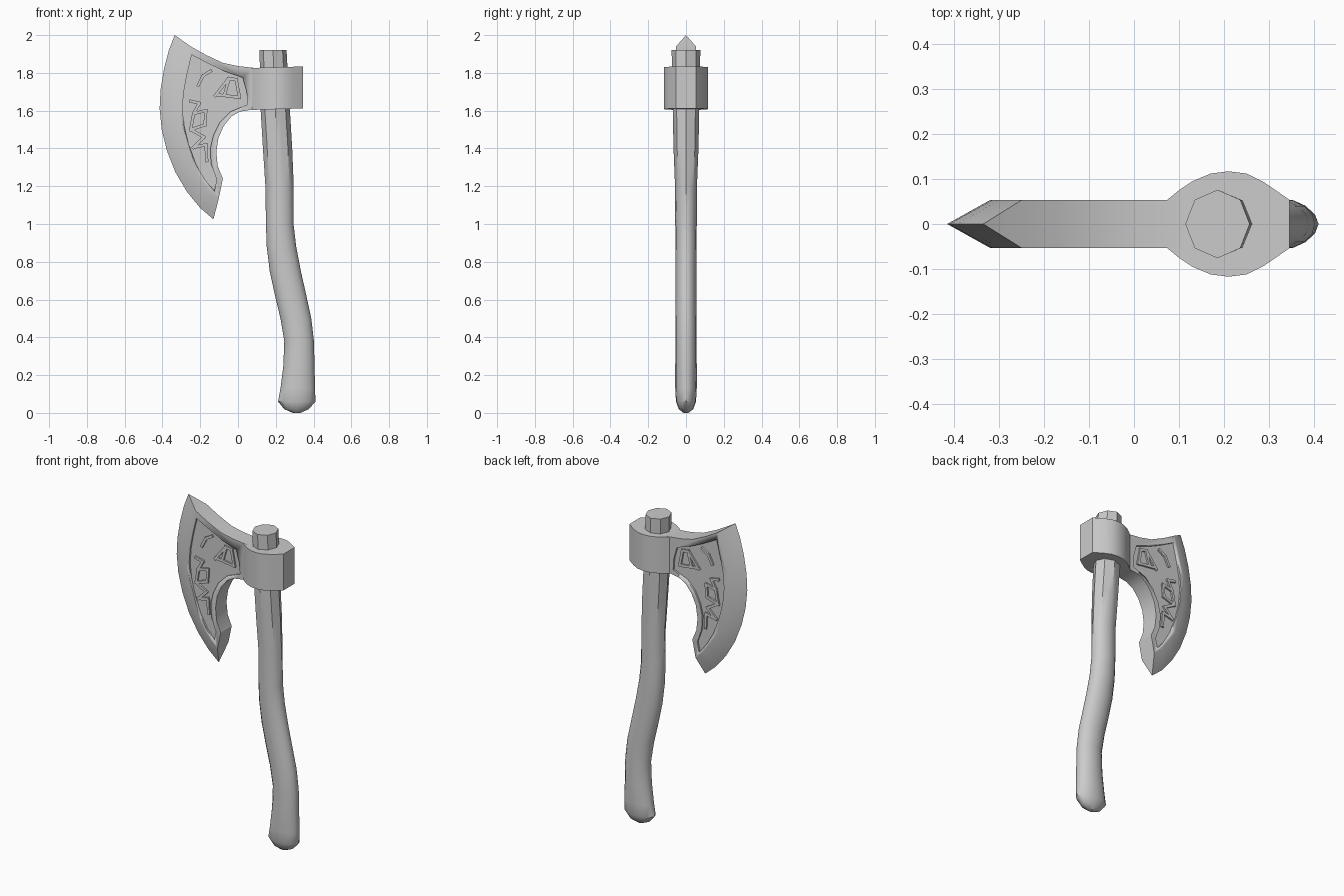
import bpy, bmesh
from math import sin, cos, pi, radians
from mathutils import Vector

if "Cube" in bpy.data.objects:
    bpy.data.objects.remove(bpy.data.objects["Cube"])


def finish(bm, name, angle=30):
    bmesh.ops.recalc_face_normals(bm, faces=bm.faces)
    me = bpy.data.meshes.new(name)
    bm.to_mesh(me)
    bm.free()
    ob = bpy.data.objects.new(name, me)
    bpy.context.collection.objects.link(ob)
    bpy.ops.object.select_all(action='DESELECT')
    ob.select_set(True)
    bpy.context.view_layer.objects.active = ob
    bpy.ops.object.shade_smooth_by_angle(angle=radians(angle))
    return ob


def prism(bm, outline, y0, y1):
    """Extrude an (x, z) outline between two y values."""
    a = [bm.verts.new((x, y0, z)) for x, z in outline]
    b = [bm.verts.new((x, y1, z)) for x, z in outline]
    bm.faces.new(a)
    bm.faces.new(b[::-1])
    for i in range(len(a)):
        j = (i + 1) % len(a)
        bm.faces.new((a[i], b[i], b[j], a[j]))


# Handle: octagonal at the top, blending to a smooth oval: z, x left, x right, half y
rings = [(0.0, .29, .33, .013), (.02, .245, .375, .038), (.06, .212, .41, .053),
         (.13, .225, .408, .057), (.25, .24, .405, .057), (.38, .245, .402, .056),
         (.5, .225, .388, .056), (.62, .196, .362, .055), (.75, .168, .333, .055),
         (.88, .152, .308, .056), (1.0, .148, .294, .057), (1.2, .145, .295, .058),
         (1.4, .132, .287, .066), (1.6, .12, .275, .07), (1.92, .114, .257, .076)]
bm = bmesh.new()
N = 16
prev = None
for z, x0, x1, hy in rings:
    blend = min(max((z - 1.0) / .4, 0), 1)
    ring = []
    for i in range(N):
        k = 1 - blend * (1 - cos(pi / 8)) * (i % 2)
        a = 2 * pi * i / N
        ring.append(bm.verts.new(((x0 + x1) / 2 + k * (x1 - x0) / 2 * cos(a), k * hy * sin(a), z)))
    if prev:
        for i in range(N):
            j = (i + 1) % N
            bm.faces.new((prev[i], prev[j], ring[j], ring[i]))
    else:
        bm.faces.new(ring[::-1])
    prev = ring
bm.faces.new(prev)
finish(bm, "handle", 35)

# Collar around the handle
half = [(.073, .053), (.1, .075), (.13, .095), (.17, .112), (.21, .117),
        (.25, .112), (.29, .092), (.345, .054)]
plan = half + [(x, -y) for x, y in reversed(half)]
bm = bmesh.new()
slope = lambda x: (x - .073) / .272 * .008
lo = [bm.verts.new((x, y, 1.604 + slope(x))) for x, y in plan]
hi = [bm.verts.new((x, y, 1.826 + slope(x))) for x, y in plan]
bm.faces.new(lo)
bm.faces.new(hi)
for i in range(len(plan)):
    j = (i + 1) % len(plan)
    bm.faces.new((lo[i], lo[j], hi[j], hi[i]))
finish(bm, "collar")

# Blade: sharp edge line, bevel line, then flat body with thickness
T = .053
edge = [(-.335, 2.0), (-.366, 1.92), (-.392, 1.82), (-.41, 1.71), (-.415, 1.61),
        (-.404, 1.5), (-.377, 1.39), (-.332, 1.275), (-.27, 1.17), (-.2, 1.085), (-.13, 1.025)]
bevel = [(-.25, 1.94), (-.276, 1.87), (-.3, 1.79), (-.315, 1.7), (-.32, 1.61),
         (-.311, 1.51), (-.288, 1.415), (-.254, 1.325), (-.21, 1.25), (-.155, 1.185), (-.102, 1.135)]
rest = [(-.08, 1.24), (-.107, 1.305), (-.115, 1.38), (-.104, 1.455), (-.075, 1.52), (-.035, 1.57),
        (.01, 1.595), (.08, 1.606), (.11, 1.606), (.11, 1.827), (.08, 1.827), (0, 1.836),
        (-.08, 1.853), (-.17, 1.895)]
bm = bmesh.new()
ev = [bm.verts.new((x, 0, z)) for x, z in edge]
sides = [[bm.verts.new((x, s * T, z)) for x, z in bevel + rest] for s in (-1, 1)]
n = len(edge)
for sv in sides:
    bm.faces.new(sv)
    for i in range(n - 1):
        bm.faces.new((ev[i], ev[i + 1], sv[i + 1], sv[i]))
f, b = sides
for i in range(n - 1, len(f)):
    j = (i + 1) % len(f)
    bm.faces.new((f[i], f[j], b[j], b[i]))
bm.faces.new((ev[0], f[0], b[0]))
bm.faces.new((ev[-1], f[n - 1], b[n - 1]))
blade = finish(bm, "blade")

# Recessed panel cut into both cheeks
panel = [(-.245, 1.895), (-.27, 1.79), (-.287, 1.7), (-.294, 1.61), (-.285, 1.52), (-.262, 1.425),
         (-.222, 1.315), (-.175, 1.235), (-.125, 1.175), (-.113, 1.235), (-.143, 1.32),
         (-.147, 1.4), (-.13, 1.47), (-.095, 1.54), (-.04, 1.595), (.05, 1.632), (.046, 1.7),
         (.025, 1.775), (-.07, 1.808), (-.15, 1.845)]
bm = bmesh.new()
for s in (-1, 1):
    prism(bm, panel, s * .042, s * .12)
cutter = finish(bm, "panel_cutter")
cutter.hide_render = True
mod = blade.modifiers.new("panel", 'BOOLEAN')
mod.operation, mod.solver, mod.object = 'DIFFERENCE', 'EXACT', cutter
bpy.context.view_layer.objects.active = blade
bpy.ops.object.modifier_apply(modifier=mod.name)
bpy.data.objects.remove(cutter)

# Raised abstract angular ornament inside the panels
paths = [[(-.21, 1.735), (-.185, 1.785), (-.145, 1.81)],
         [(-.12, 1.68), (-.05, 1.77), (-.01, 1.765), (.008, 1.67), (-.115, 1.685)],
         [(-.05, 1.76), (-.07, 1.69)],
         [(-.25, 1.65), (-.205, 1.64), (-.235, 1.585), (-.17, 1.6), (-.175, 1.525), (-.25, 1.5),
          (-.18, 1.46), (-.235, 1.405), (-.17, 1.42), (-.165, 1.335)],
         [(-.235, 1.585), (-.25, 1.5)]]
bm = bmesh.new()
for path in paths:
    for p, q in zip(path, path[1:]):
        p, q = Vector(p), Vector(q)
        d = (q - p).normalized() * .008
        w = Vector((-d.y, d.x))
        bar = [p - d + w, q + d + w, q + d - w, p - d - w]
        for s in (-1, 1):
            prism(bm, bar, s * .038, s * .052)
finish(bm, "panel_ornament")
